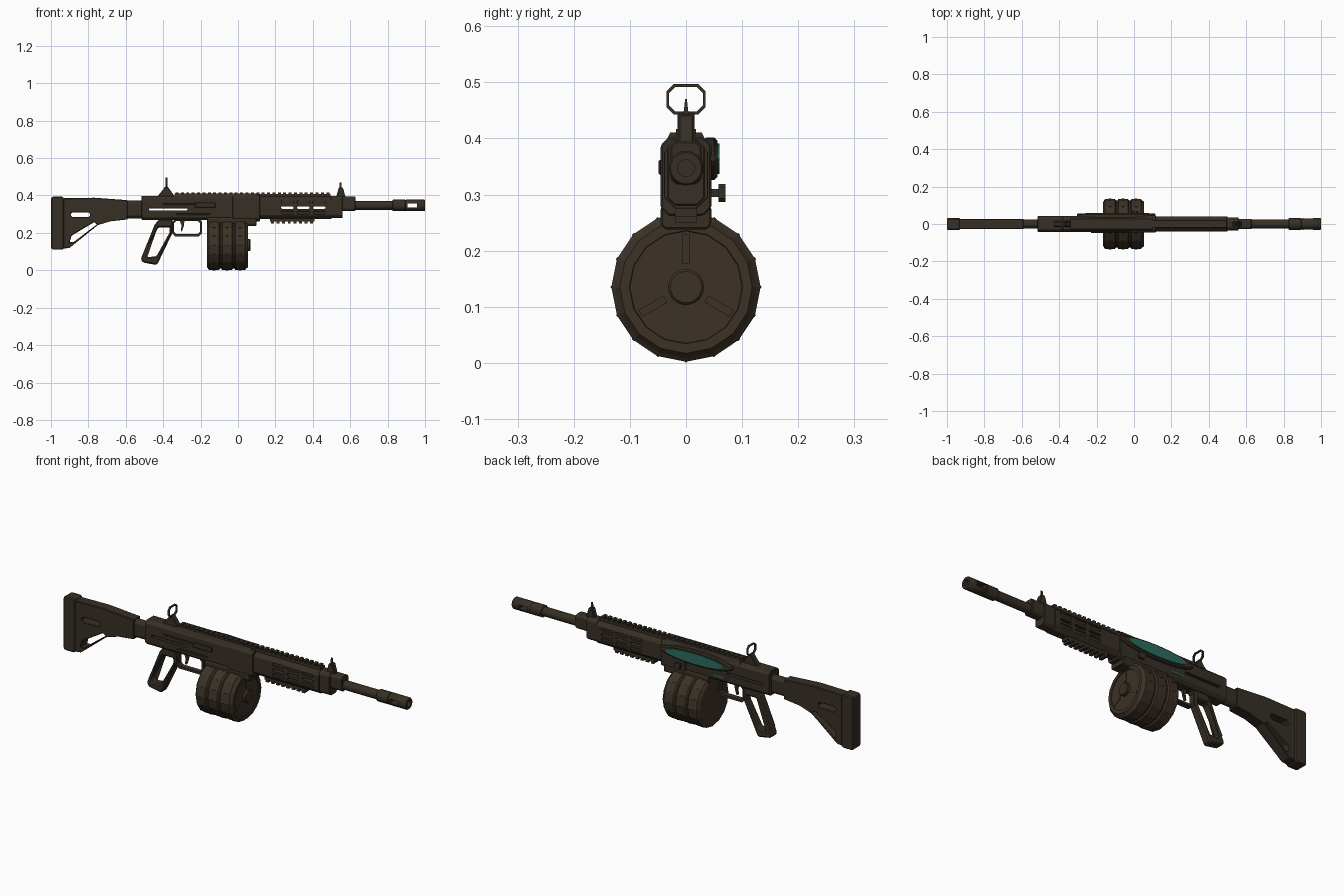
import bpy, bmesh, math
from mathutils import Vector

cube = bpy.data.objects.get("Cube")
if cube:
    bpy.data.objects.remove(cube, do_unlink=True)


def material(name, colour):
    m = bpy.data.materials.new(name)
    m.use_nodes = True
    m.diffuse_color = (*colour, 1)
    bsdf = m.node_tree.nodes["Principled BSDF"]
    bsdf.inputs["Base Color"].default_value = (*colour, 1)
    bsdf.inputs["Roughness"].default_value = 0.7
    return m


BROWN = material("dark brown metal", (0.038, 0.028, 0.018))
WARM = material("warm brown drum", (0.045, 0.031, 0.02))
TEAL = material("teal glass", (0.025, 0.15, 0.115))


def finish(name, bm, mat, bevel=0):
    bmesh.ops.recalc_face_normals(bm, faces=bm.faces)
    mesh = bpy.data.meshes.new(name)
    bm.to_mesh(mesh)
    bm.free()
    mesh.materials.append(mat)
    obj = bpy.data.objects.new(name, mesh)
    bpy.context.collection.objects.link(obj)
    if bevel:
        mod = obj.modifiers.new("bevel", "BEVEL")
        mod.width, mod.segments, mod.limit_method = bevel, 1, "ANGLE"
    return obj


def prism(name, pts, lo, hi, axis="y", mat=BROWN, bevel=0):
    """Extrude a profile: (x, z) points along y, or (y, z) points along x."""
    bm = bmesh.new()
    place = (lambda p: (p[0], lo, p[1])) if axis == "y" else (lambda p: (lo, p[0], p[1]))
    face = bm.faces.new([bm.verts.new(place(p)) for p in pts])
    new = bmesh.ops.extrude_face_region(bm, geom=[face])["geom"]
    shift = Vector((0, hi - lo, 0) if axis == "y" else (hi - lo, 0, 0))
    bmesh.ops.translate(bm, vec=shift, verts=[v for v in new if isinstance(v, bmesh.types.BMVert)])
    return finish(name, bm, mat, bevel)


def octagon(a0, a1, b0, b1, c):
    return [(a0 + c, b0), (a1 - c, b0), (a1, b0 + c), (a1, b1 - c),
            (a1 - c, b1), (a0 + c, b1), (a0, b1 - c), (a0, b0 + c)]


def box(name, x0, x1, y0, y1, z0, z1, mat=BROWN, bevel=0):
    return prism(name, [(x0, z0), (x1, z0), (x1, z1), (x0, z1)], y0, y1, "y", mat, bevel)


def tube(name, x0, x1, half, z0, z1, c, bevel=0.003):
    """Chamfered bar running along the length."""
    return prism(name, octagon(-half, half, z0, z1, c), x0, x1, "x", BROWN, bevel)


def lathe(name, profile, zc, n, mat=BROWN, smooth=False):
    """Spin (x, radius) points round the lengthwise axis."""
    bm = bmesh.new()
    rings = [[bm.verts.new((x, r * math.cos(math.tau * i / n), zc + r * math.sin(math.tau * i / n)))
              for i in range(n)] for x, r in profile]
    for a, b in zip(rings, rings[1:]):
        for i in range(n):
            bm.faces.new((a[i], a[(i + 1) % n], b[(i + 1) % n], b[i]))
    bm.faces.new(rings[0])
    bm.faces.new(rings[-1])
    obj = finish(name, bm, mat)
    if smooth:
        activate(obj)
        bpy.ops.object.shade_smooth_by_angle(angle=math.radians(40))
    return obj


def activate(obj):
    bpy.ops.object.select_all(action="DESELECT")
    obj.select_set(True)
    bpy.context.view_layer.objects.active = obj


def cut(obj, cutter):
    """Carve the cutter out of the part, then discard the cutter."""
    cutter.hide_render = True
    mod = obj.modifiers.new("cut", "BOOLEAN")
    mod.object, mod.operation, mod.solver = cutter, "DIFFERENCE", "EXACT"
    activate(obj)
    bpy.ops.object.modifier_move_to_index(modifier=mod.name, index=0)
    bpy.ops.object.modifier_apply(modifier=mod.name)
    bpy.data.objects.remove(cutter, do_unlink=True)


# Stock with slot and triangular opening
stock = prism("stock", [(-0.94, 0.385), (-0.77, 0.388), (-0.59, 0.375), (-0.59, 0.272), (-0.68, 0.262),
                        (-0.75, 0.245), (-0.9, 0.12), (-0.94, 0.115)], -0.028, 0.028, bevel=0.007)
cut(stock, prism("stock_hole", [(-0.9, 0.15), (-0.88, 0.15), (-0.75, 0.245), (-0.77, 0.257),
                                (-0.89, 0.185)], -0.1, 0.1))
cut(stock, prism("stock_slot", octagon(-0.895, -0.79, 0.284, 0.31, 0.01), -0.1, 0.1))
prism("butt_pad", octagon(-1, -0.93, 0.11, 0.394, 0.008), -0.033, 0.033, bevel=0.005)
tube("stock_tube", -0.61, -0.5, 0.023, 0.277, 0.372, 0.015)

# Receiver, pierced by a long narrow slot
receiver = tube("receiver", -0.515, -0.02, 0.042, 0.27, 0.398, 0.014)
cut(receiver, box("receiver_slot", -0.475, -0.27, -0.1, 0.1, 0.321, 0.331))
for z, x0, x1 in ((0.352, -0.4, -0.2), (0.3, -0.33, -0.15)):
    cut(receiver, box("groove", x0, x1, -0.06, -0.039, z - 0.003, z + 0.003))
box("receiver_side_plate", -0.23, -0.12, -0.049, -0.03, 0.335, 0.362, bevel=0.003)
tube("receiver_front", -0.03, 0.118, 0.045, 0.262, 0.402, 0.014)
prism("magazine_well", octagon(-0.045, 0.045, 0.238, 0.285, 0.008), -0.165, 0.1, "x", bevel=0.003)
prism("receiver_top", [(-0.038, 0.39), (0.038, 0.39), (0.028, 0.411), (-0.028, 0.411)], -0.34, 0.1, "x")

# Glass-covered bulge, knob and indicator on the back side
def lens(x0, x1, zc, h, steps=10):
    mid, half = (x0 + x1) / 2, (x1 - x0) / 2
    return [(mid + half * math.cos(math.pi * i / steps), zc + h * math.sin(math.pi * i / steps))
            for i in range(2 * steps)]

prism("side_bulge", lens(-0.31, 0.12, 0.364, 0.038), 0.03, 0.056, bevel=0.006)
prism("side_glass", lens(-0.26, 0.08, 0.364, 0.027), 0.052, 0.06, mat=TEAL)
box("indicator", -0.26, -0.19, 0.038, 0.044, 0.298, 0.306, TEAL)
box("knob_stem", -0.005, 0.015, 0.04, 0.06, 0.296, 0.31)
prism("knob", octagon(-0.012, 0.022, 0.287, 0.319, 0.006), 0.058, 0.07)

# Handguard with three columns of vents
guard = tube("handguard", 0.11, 0.5, 0.039, 0.275, 0.395, 0.02)
for x in (0.23, 0.315, 0.4):
    cut(guard, prism("vent", octagon(x, x + 0.068, 0.329, 0.341, 0.004), -0.1, 0.1))
    for z in (0.357, 0.3):
        for y in (-0.045, 0.045):
            cut(guard, prism("recess", octagon(x, x + 0.068, z, z + 0.016, 0.005), y - 0.012, y + 0.012))
tube("handguard_cap", 0.495, 0.56, 0.034, 0.28, 0.398, 0.014)
tube("gas_block", 0.555, 0.628, 0.028, 0.318, 0.395, 0.01)

# Rails with teeth
def rail(name, x0, x1, half, z0, z1, tooth):
    box(name, x0, x1, -half, half, z0, z1)
    count = int((x1 - x0) / 0.028)
    for i in range(count):
        x = x0 + (i + 0.2) * (x1 - x0) / count
        lo, hi = sorted((tooth, z0 if tooth < z0 else z1))
        box(name + "_tooth", x, x + 0.016, -half, half, lo, hi)

rail("top_rail", -0.34, 0.495, 0.018, 0.39, 0.409, 0.417)
rail("lower_rail", 0.17, 0.41, 0.02, 0.261, 0.28, 0.25)

# Barrel and slotted muzzle
lathe("barrel", [(0.5, 0.024), (0.84, 0.024)], 0.347, 16, smooth=True)
muzzle = lathe("muzzle", [(0.825, 0.026), (0.829, 0.031), (0.892, 0.031), (0.895, 0.028), (0.9, 0.031),
                          (0.996, 0.031), (1, 0.028)], 0.347, 16, smooth=True)
cut(muzzle, box("muzzle_slot", 0.905, 0.957, -0.1, 0.1, 0.336, 0.358))
cut(muzzle, lathe("bore", [(0.96, 0.015), (1.1, 0.015)], 0.347, 16))

# Rear sight ring on its base, and front post
prism("rear_sight_base", [(-0.435, 0.39), (-0.335, 0.39), (-0.365, 0.432), (-0.375, 0.446),
                          (-0.392, 0.446), (-0.4, 0.432)], -0.015, 0.015, bevel=0.003)
ring = prism("rear_sight_ring", octagon(-0.035, 0.035, 0.443, 0.497, 0.013), -0.387, -0.377, "x")
cut(ring, prism("ring_hole", octagon(-0.03, 0.03, 0.448, 0.492, 0.011), -0.5, -0.3, "x"))
prism("front_sight_base", [(0.525, 0.39), (0.575, 0.39), (0.566, 0.425), (0.56, 0.443), (0.54, 0.443),
                           (0.534, 0.425)], -0.014, 0.014, bevel=0.003)
prism("front_sight_post", [(-0.005, 0.44), (0.005, 0.44), (0.0015, 0.47), (-0.0015, 0.47)],
      0.544, 0.554, "x")

# Open-framed grip, trigger and guard
grip = prism("grip", [(-0.445, 0.245), (-0.42, 0.275), (-0.35, 0.275), (-0.347, 0.215), (-0.355, 0.19),
                      (-0.425, 0.045), (-0.435, 0.028), (-0.51, 0.042), (-0.52, 0.06)],
             -0.024, 0.024, bevel=0.007)
cut(grip, prism("grip_hole", [(-0.425, 0.23), (-0.364, 0.23), (-0.367, 0.2), (-0.436, 0.075),
                              (-0.485, 0.07), (-0.498, 0.09)], -0.1, 0.1))
trigger_guard = prism("trigger_guard", octagon(-0.352, -0.193, 0.182, 0.275, 0.016), -0.014, 0.014)
cut(trigger_guard, prism("guard_hole", octagon(-0.341, -0.204, 0.194, 0.264, 0.012), -0.1, 0.1))
prism("trigger", [(-0.315, 0.275), (-0.285, 0.275), (-0.29, 0.235), (-0.3, 0.208), (-0.306, 0.21),
                  (-0.302, 0.24)], -0.006, 0.006)

# Drum magazine in three bands
DRUM_Z, SIDES = 0.135, 16
profile = [(-0.165, 0.118)]
for x in (-0.16, -0.09, -0.02):
    profile += [(x, 0.126), (x + 0.006, 0.133), (x + 0.058, 0.133), (x + 0.064, 0.126)]
profile += [(0.054, 0.118), (0.054, 0.101), (0.05, 0.1)]
lathe("drum", profile, DRUM_Z, SIDES, WARM)
lathe("drum_hub", [(0.04, 0.032), (0.062, 0.032), (0.066, 0.028)], DRUM_Z, 24, WARM, smooth=True)
for k in range(3):
    a = math.radians(90 + 120 * k)
    u, v = Vector((math.cos(a), math.sin(a))), Vector((-math.sin(a), math.cos(a))) * 0.007
    centre = Vector((0, DRUM_Z))
    corners = [centre + u * r + v * s for r, s in ((0.042, -1), (0.094, -1), (0.094, 1), (0.042, 1))]
    prism("drum_spoke", corners, 0.045, 0.053, "x", WARM)

# Small pegs round the drum bands
for x in (-0.128, -0.058, 0.012):
    for i in range(SIDES):
        a = math.tau * i / SIDES
        c = Vector((0.131 * math.cos(a), DRUM_Z + 0.131 * math.sin(a)))
        prism("drum_peg", [c + Vector(d) * 0.004 for d in ((-1, 0), (0, -1), (1, 0), (0, 1))],
              x - 0.008, x + 0.008, "x", WARM)
